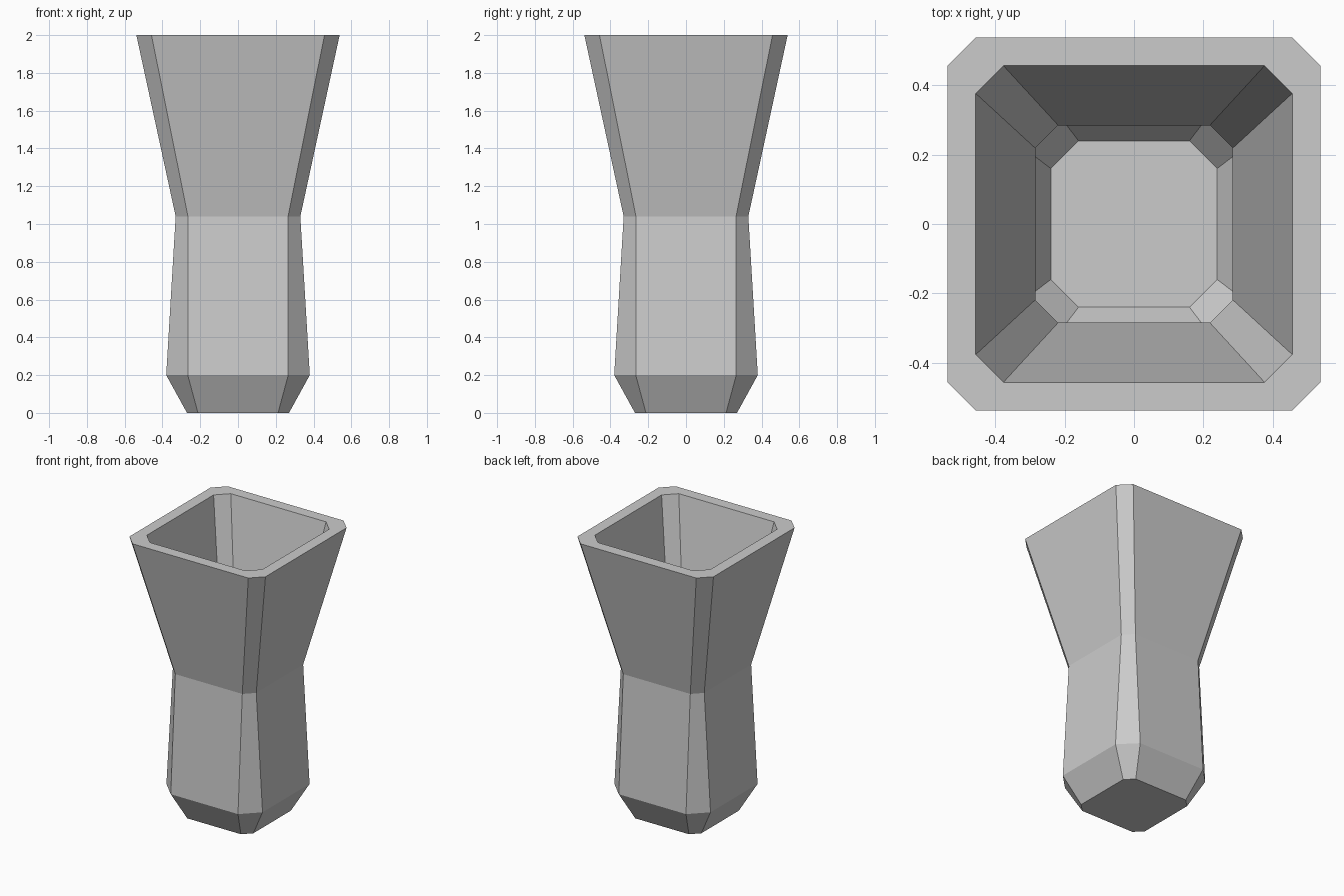
import bpy, bmesh

if "Cube" in bpy.data.objects:
    bpy.data.objects.remove(bpy.data.objects["Cube"])

# Sections: (height, half width, half length of the flat side)
OUTER = [(0, .27, .212), (.2, .38, .266), (1.04, .33, .265), (2, .538, .458)]
INNER = [(2, .457, .377), (1.04, .285, .219), (.2, .325, .225), (.06, .24, .16)]


def ring(bm, z, h, f):
    """Square section with cut corners."""
    pts = [(f, -h), (h, -f), (h, f), (f, h), (-f, h), (-h, f), (-h, -f), (-f, -h)]
    return [bm.verts.new((x, y, z)) for x, y in pts]


# Faceted hollow vessel: up the outside, over the rim, down the inside
bm = bmesh.new()
rings = [ring(bm, *s) for s in OUTER + INNER]
for a, b in zip(rings, rings[1:]):
    for i in range(8):
        j = (i + 1) % 8
        bm.faces.new((a[i], a[j], b[j], b[i]))

# Base and inside floor
bm.faces.new(rings[0][::-1])
bm.faces.new(rings[-1])
bmesh.ops.recalc_face_normals(bm, faces=bm.faces)

mesh = bpy.data.meshes.new("faceted_vase")
bm.to_mesh(mesh)
bm.free()
vase = bpy.data.objects.new("faceted_vase", mesh)
bpy.context.collection.objects.link(vase)
